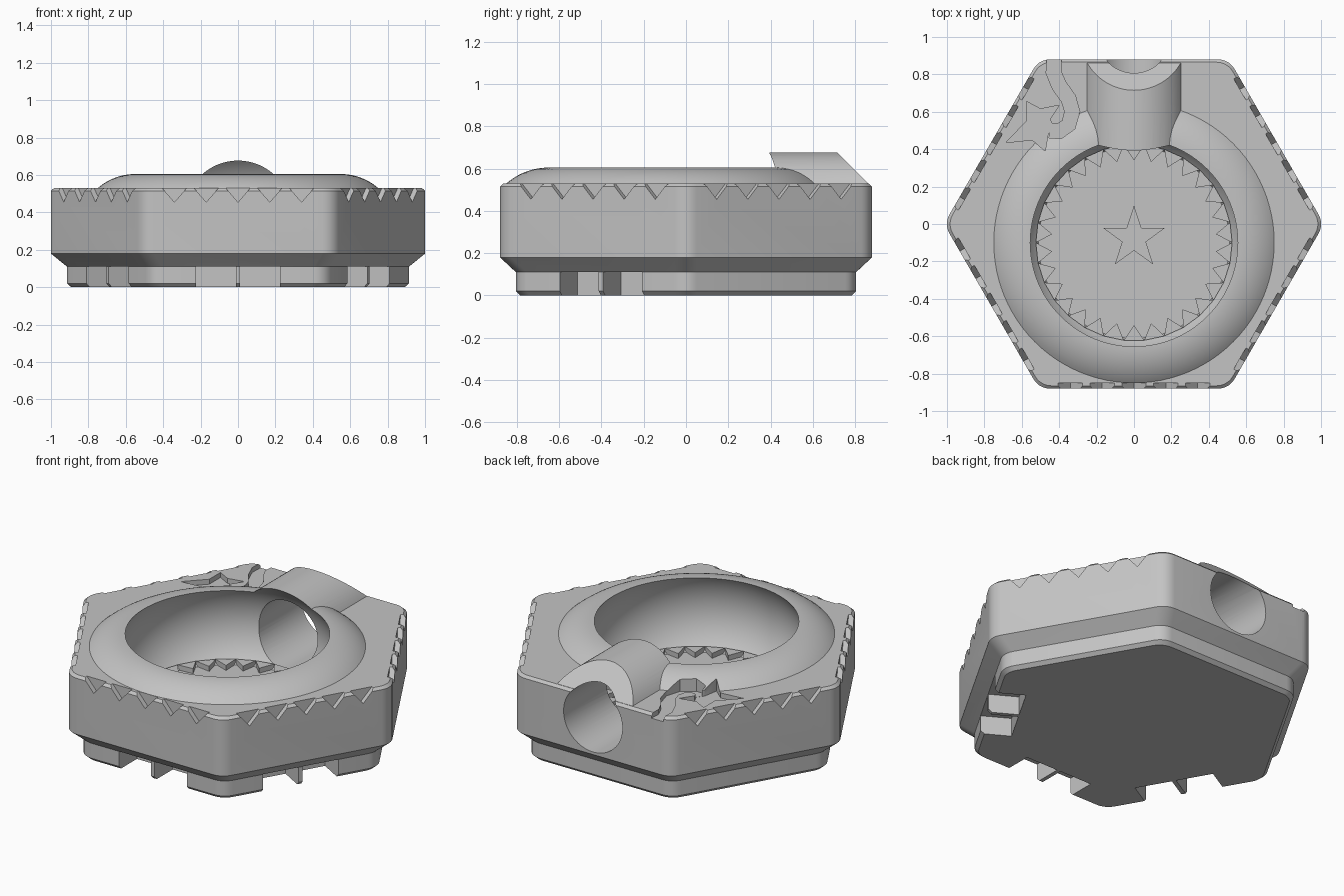
import bpy, bmesh, math
from mathutils import Vector, Matrix

cube = bpy.data.objects.get("Cube")
if cube:
    bpy.data.objects.remove(cube, do_unlink=True)

mat = bpy.data.materials.new("grey")
mat.use_nodes = True
mat.diffuse_color = (0.55, 0.55, 0.55, 1)
mat.node_tree.nodes["Principled BSDF"].inputs["Base Color"].default_value = mat.diffuse_color

BOWL_Y = -0.1      # bowl centre
FLOOR = 0.18       # bowl floor height
PIPE_Z = 0.39      # spout axis height


def loft(bm, rings):
    """Closed solid through rings of equal point count."""
    loops = [[bm.verts.new(p) for p in ring] for ring in rings]
    n = len(loops[0])
    for a, b in zip(loops, loops[1:]):
        for i in range(n):
            j = (i + 1) % n
            bm.faces.new((a[i], a[j], b[j], b[i]))
    bm.faces.new(loops[0][::-1])
    bm.faces.new(loops[-1])


def make(name, *solids):
    bm = bmesh.new()
    for rings in solids:
        loft(bm, rings)
    bmesh.ops.recalc_face_normals(bm, faces=bm.faces)
    me = bpy.data.meshes.new(name)
    bm.to_mesh(me)
    bm.free()
    me.materials.append(mat)
    ob = bpy.data.objects.new(name, me)
    bpy.context.collection.objects.link(ob)
    return ob


def combine(target, other, operation):
    mod = target.modifiers.new(operation, 'BOOLEAN')
    mod.operation, mod.solver, mod.object = operation, 'EXACT', other
    bpy.context.view_layer.objects.active = target
    bpy.ops.object.modifier_apply(modifier=mod.name)
    bpy.data.objects.remove(other, do_unlink=True)


def circle(r, z, n=96):
    return [Vector((r * math.cos(t), BOWL_Y + r * math.sin(t), z))
            for t in (2 * math.pi * i / n for i in range(n))]


def revolve(profile):
    return [circle(r, z) for r, z in profile]


def prism(points, z0, z1):
    return [[Vector((x, y, z)) for x, y in points] for z in (z0, z1)]


def hexagon(apothem, z, r=0.1, steps=6):
    """Hexagon with rounded corners, points on the x axis."""
    pts = []
    reach = (apothem - r) * 2 / math.sqrt(3)
    for k in range(6):
        a = k * math.pi / 3
        for s in range(steps + 1):
            t = a + math.pi / 3 * (s / steps - 0.5)
            pts.append(Vector((reach * math.cos(a) + r * math.cos(t),
                               reach * math.sin(a) + r * math.sin(t), z)))
    return pts


def on_side(rings, degrees):
    """Turn a solid made for the front side to another side."""
    rot = Matrix.Rotation(math.radians(degrees), 3, 'Z')
    return [[rot @ p for p in ring] for ring in rings]


def star(cx, cy, r_out, r_in, n=5):
    pts = []
    for i in range(2 * n):
        t = math.pi / 2 + i * math.pi / n
        r = r_in if i % 2 else r_out
        pts.append((cx + r * math.cos(t), cy + r * math.sin(t)))
    return pts


# Hexagonal body with stepped foot
body = make("tray_body", [hexagon(a, z) for a, z in (
    (0.785, 0), (0.805, 0.02), (0.805, 0.11), (0.88, 0.18), (0.88, 0.515), (0.865, 0.53))])

# Domed rim
arc = [math.radians(48 + 42 * i / 10) for i in range(11)]
rim = [(0.75, 0.45)] + [(0.55 + 0.304 * math.cos(t), 0.301 + 0.304 * math.sin(t)) for t in arc]
combine(body, make("rim", revolve(rim)), 'UNION')

# Spout hood, its outer end sloped
half = math.acos((0.52 - PIPE_Z) / 0.287)
hood = []
for front in (True, False):
    ring = []
    for i in range(33):
        t = half * (i / 16 - 1)
        z = PIPE_Z + 0.287 * math.cos(t)
        ring.append(Vector((0.287 * math.sin(t), 0.2 if front else 1.392 - z, z)))
    hood.append(ring)
combine(body, make("hood", hood), 'UNION')

# Round hollow of the bowl
hollow = []
for i in range(33):
    z = FLOOR + (0.75 - FLOOR) * i / 32
    hollow.append((0.266 + math.sqrt(0.343 ** 2 - (z - 0.42) ** 2), z))
combine(body, make("hollow", revolve(hollow)), 'DIFFERENCE')

# Bore through the back wall
bore = [[Vector((0.195 * math.cos(t), y, PIPE_Z + 0.195 * math.sin(t)))
         for t in (2 * math.pi * i / 48 for i in range(48))] for y in (0.3, 1.0)]
combine(body, make("bore", bore), 'DIFFERENCE')

# Row of V notches on five sides, foot slots with a thin rib on three
cuts = []
for angle in (-120, -60, 0, 60, 120):
    for k in range(-2, 3):
        x = 0.17 * k
        notch = [[Vector((x - 0.075, y, 0.541)), Vector((x + 0.075, y, 0.541)),
                  Vector((x, y, 0.455))] for y in (-0.85, -0.95)]
        cuts.append(on_side(notch, angle))
    if abs(angle) <= 60:
        for a, b in ((-0.225, -0.012), (0.012, 0.225)):
            box = prism([(a, -0.95), (b, -0.95), (b, -0.635), (a, -0.635)], -0.05, 0.111)
            cuts.append(on_side(box, angle))
combine(body, make("notches", *cuts), 'DIFFERENCE')

# Engraved star with a curling tail on the back corner
comet = [(-0.575, 0.655), (-0.50, 0.615), (-0.40, 0.635), (-0.45, 0.56), (-0.43, 0.52),
         (-0.46, 0.48), (-0.475, 0.39), (-0.545, 0.45), (-0.685, 0.435), (-0.575, 0.55)]
combine(body, make("comet", prism(comet, 0.5, 0.7)), 'DIFFERENCE')
path = [Vector(p) for p in ((-0.425, 0.93), (-0.43, 0.81), (-0.40, 0.74), (-0.35, 0.67),
                            (-0.33, 0.60), (-0.35, 0.53), (-0.40, 0.495), (-0.45, 0.50))]
left, right = [], []
for i, p in enumerate(path):
    d = (path[min(i + 1, len(path) - 1)] - path[max(i - 1, 0)]).normalized() * 0.04
    left.append((p.x - d.y, p.y + d.x))
    right.append((p.x + d.y, p.y - d.x))
combine(body, make("tail", prism(left + right[::-1], 0.501, 0.7)), 'DIFFERENCE')

# Toothed ring around the bowl floor
teeth = 30
tooth_parts = []
for i in range(teeth):
    a = 2 * math.pi * (i + 0.5) / teeth
    w = math.pi / teeth
    tooth = [(r * math.cos(t), BOWL_Y + r * math.sin(t))
             for r, t in ((0.525, a - w), (0.525, a + w), (0.44, a))]
    tooth_parts.append(prism(tooth, FLOOR - 0.02, FLOOR + 0.03))
make("floor_teeth", *tooth_parts)

# Star on the bowl floor
make("floor_star", prism(star(0, -0.075, 0.174, 0.067), FLOOR - 0.02, FLOOR + 0.02))

# Smooth the curved body, keep its edges sharp
bpy.ops.object.select_all(action='DESELECT')
body.select_set(True)
bpy.context.view_layer.objects.active = body
bpy.ops.object.shade_smooth_by_angle(angle=math.radians(30))
